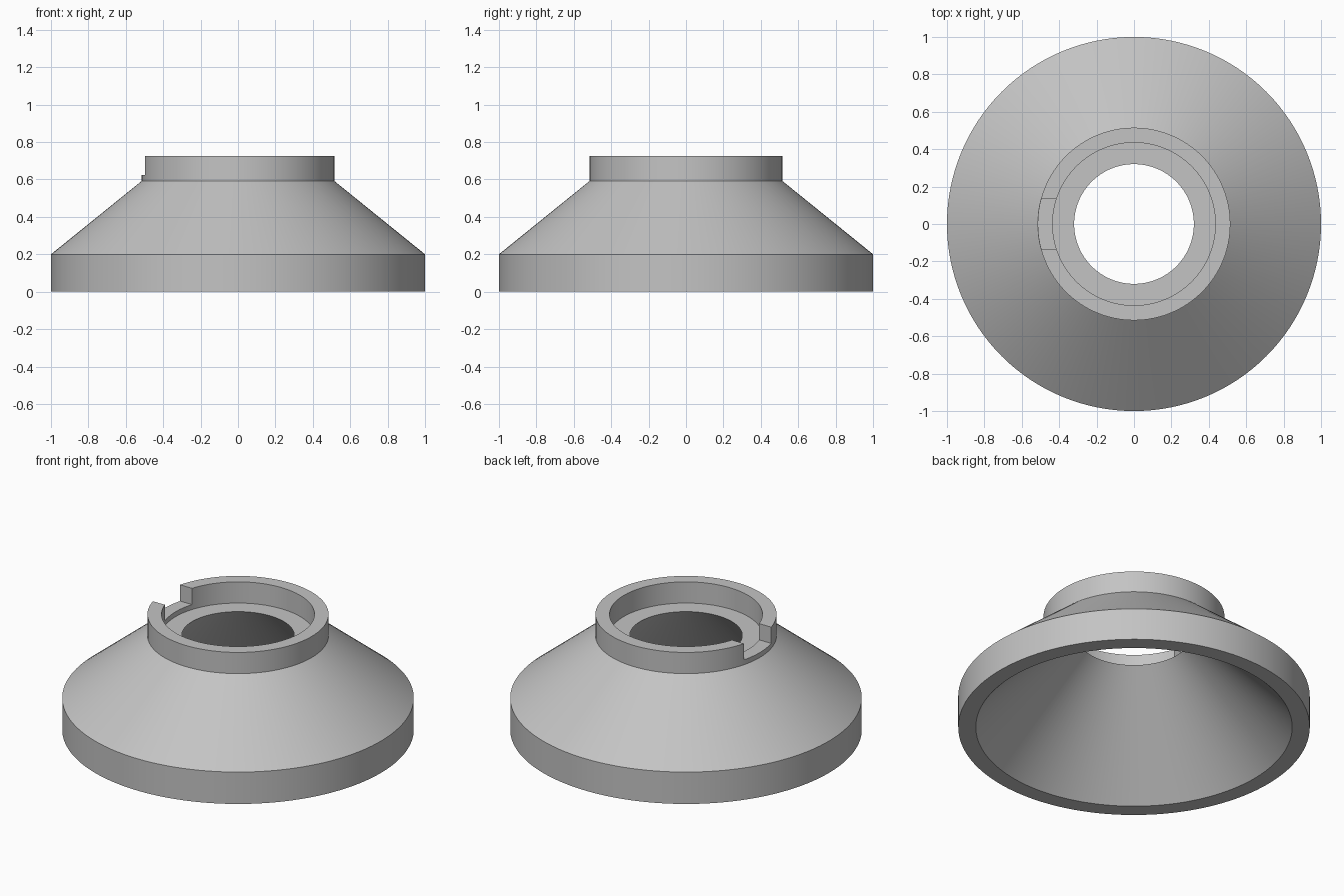
import bpy
import bmesh
import math

if "Cube" in bpy.data.objects:
    bpy.data.objects.remove(bpy.data.objects["Cube"], do_unlink=True)

SEGMENTS = 128

# Single plain grey finish
grey = bpy.data.materials.new("plain_grey")
grey.use_nodes = True
colour = (0.55, 0.55, 0.55, 1)
grey.diffuse_color = colour
grey.node_tree.nodes["Principled BSDF"].inputs["Base Color"].default_value = colour


def add_object(name, bm):
    mesh = bpy.data.meshes.new(name)
    bm.to_mesh(mesh)
    bm.free()
    obj = bpy.data.objects.new(name, mesh)
    bpy.context.collection.objects.link(obj)
    return obj


def revolve(name, profile):
    """Turn a closed (radius, height) outline around the z axis."""
    bm = bmesh.new()
    rings = []
    for i in range(SEGMENTS):
        a = math.tau * i / SEGMENTS
        rings.append([bm.verts.new((r * math.cos(a), r * math.sin(a), z))
                      for r, z in profile])
    for i, ring in enumerate(rings):
        following = rings[(i + 1) % SEGMENTS]
        for j in range(len(profile)):
            k = (j + 1) % len(profile)
            bm.faces.new((ring[j], following[j], following[k], ring[k]))
    bmesh.ops.recalc_face_normals(bm, faces=bm.faces)
    return add_object(name, bm)


# Hollow cone with base band, ledge and raised collar
body = revolve("flared_collar", [
    (1, 0), (1, 0.2), (0.515, 0.592), (0.515, 0.725),
    (0.435, 0.725), (0.435, 0.592), (0.32, 0.592), (0.9, 0)])
body.data.materials.append(grey)

# Slot through the right side of the collar
bm = bmesh.new()
bmesh.ops.create_cube(bm, size=1)
bmesh.ops.scale(bm, vec=(0.3, 0.27, 0.3), verts=bm.verts)
bmesh.ops.translate(bm, vec=(-0.5, 0, 0.623 + 0.15), verts=bm.verts)
cutter = add_object("slot_cutter", bm)
cutter.data.materials.append(grey)
cutter.hide_render = True

slot = body.modifiers.new("slot", "BOOLEAN")
slot.operation = "DIFFERENCE"
slot.solver = "EXACT"
slot.object = cutter

bpy.ops.object.select_all(action="DESELECT")
body.select_set(True)
bpy.context.view_layer.objects.active = body
bpy.ops.object.modifier_apply(modifier=slot.name)
bpy.data.objects.remove(cutter, do_unlink=True)

# Smooth round walls with crisp rims
bpy.ops.object.shade_smooth_by_angle(angle=math.radians(25))
